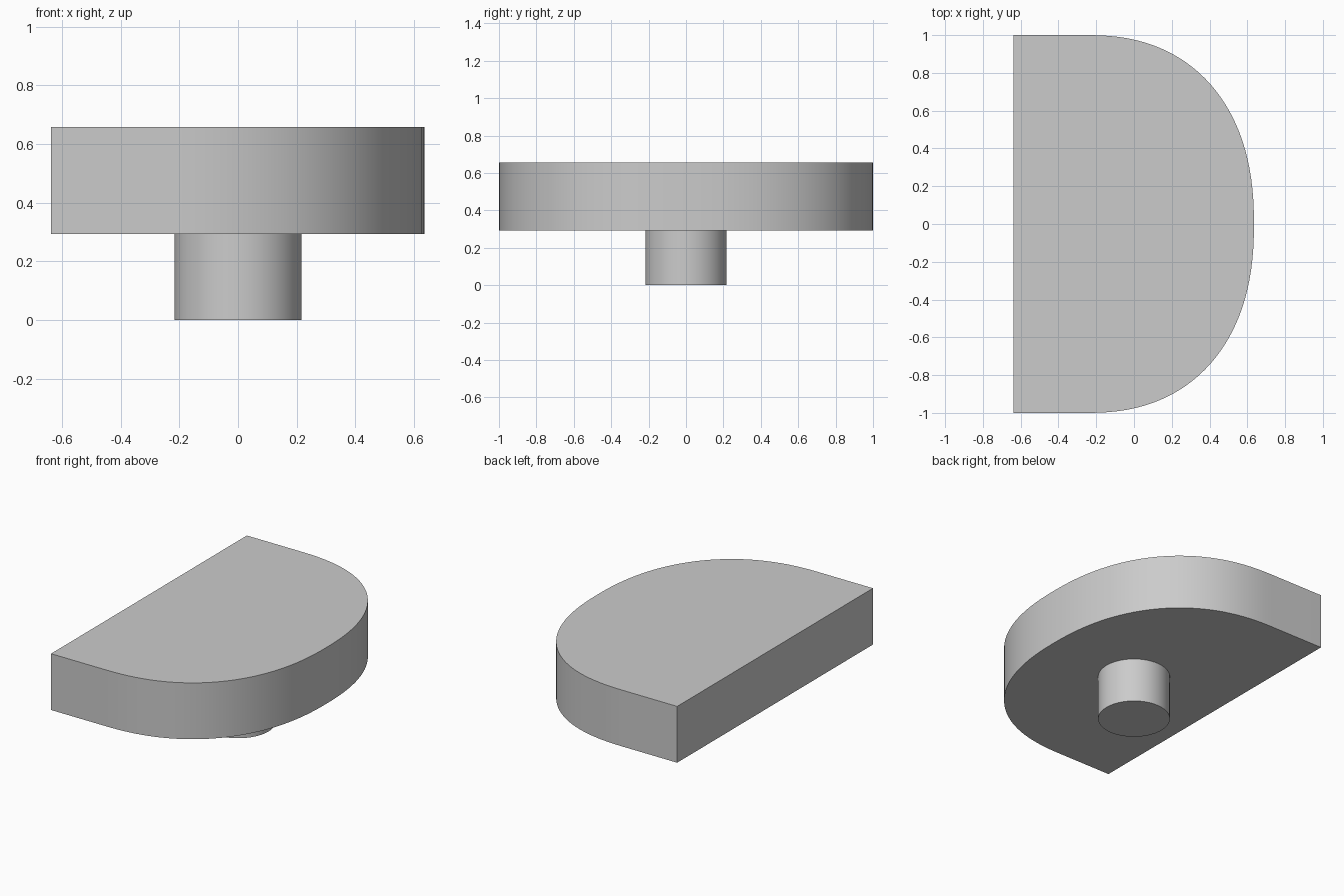
import bpy
import bmesh
import math

cube = bpy.data.objects.get("Cube")
if cube:
    bpy.data.objects.remove(cube, do_unlink=True)

grey = bpy.data.materials.new("plain grey")
grey.use_nodes = True
colour = (0.6, 0.6, 0.6, 1)
grey.diffuse_color = colour
grey.node_tree.nodes["Principled BSDF"].inputs["Base Color"].default_value = colour


def prism(name, outline, bottom, top):
    """Extrude a flat outline upwards into a smooth-sided solid."""
    bm = bmesh.new()
    base = bm.faces.new([bm.verts.new((x, y, bottom)) for x, y in outline])
    result = bmesh.ops.extrude_face_region(bm, geom=[base], use_keep_orig=True)
    raised = [v for v in result["geom"] if isinstance(v, bmesh.types.BMVert)]
    bmesh.ops.translate(bm, verts=raised, vec=(0, 0, top - bottom))
    bmesh.ops.recalc_face_normals(bm, faces=bm.faces)
    mesh = bpy.data.meshes.new(name)
    bm.to_mesh(mesh)
    bm.free()
    mesh.materials.append(grey)
    obj = bpy.data.objects.new(name, mesh)
    bpy.context.collection.objects.link(obj)
    bpy.ops.object.select_all(action="DESELECT")
    obj.select_set(True)
    bpy.context.view_layer.objects.active = obj
    bpy.ops.object.shade_smooth_by_angle(angle=math.radians(30))
    return obj


def rounded_end(start, reach, half_width, power, steps):
    """Full, slightly squared half-oval running from -y round to +y."""
    points = []
    for i in range(steps + 1):
        a = math.pi * (i / steps - 0.5)
        c, s = max(math.cos(a), 0), math.sin(a)
        x = start + reach * c ** (2 / power)
        y = math.copysign(half_width * abs(s) ** (2 / power), s)
        points.append((x, y))
    return points


# D-shaped slab: flat back edge, short straight sides, rounded end
BACK = -0.637
slab_outline = [(BACK, -1)] + rounded_end(-0.25, 0.885, 1, 2.3, 64) + [(BACK, 1)]
prism("slab", slab_outline, 0.293, 0.657)

# Round peg underneath
SIDES = 64
peg_outline = [(0.217 * math.cos(math.tau * i / SIDES),
                0.217 * math.sin(math.tau * i / SIDES)) for i in range(SIDES)]
prism("peg", peg_outline, 0, 0.293)
